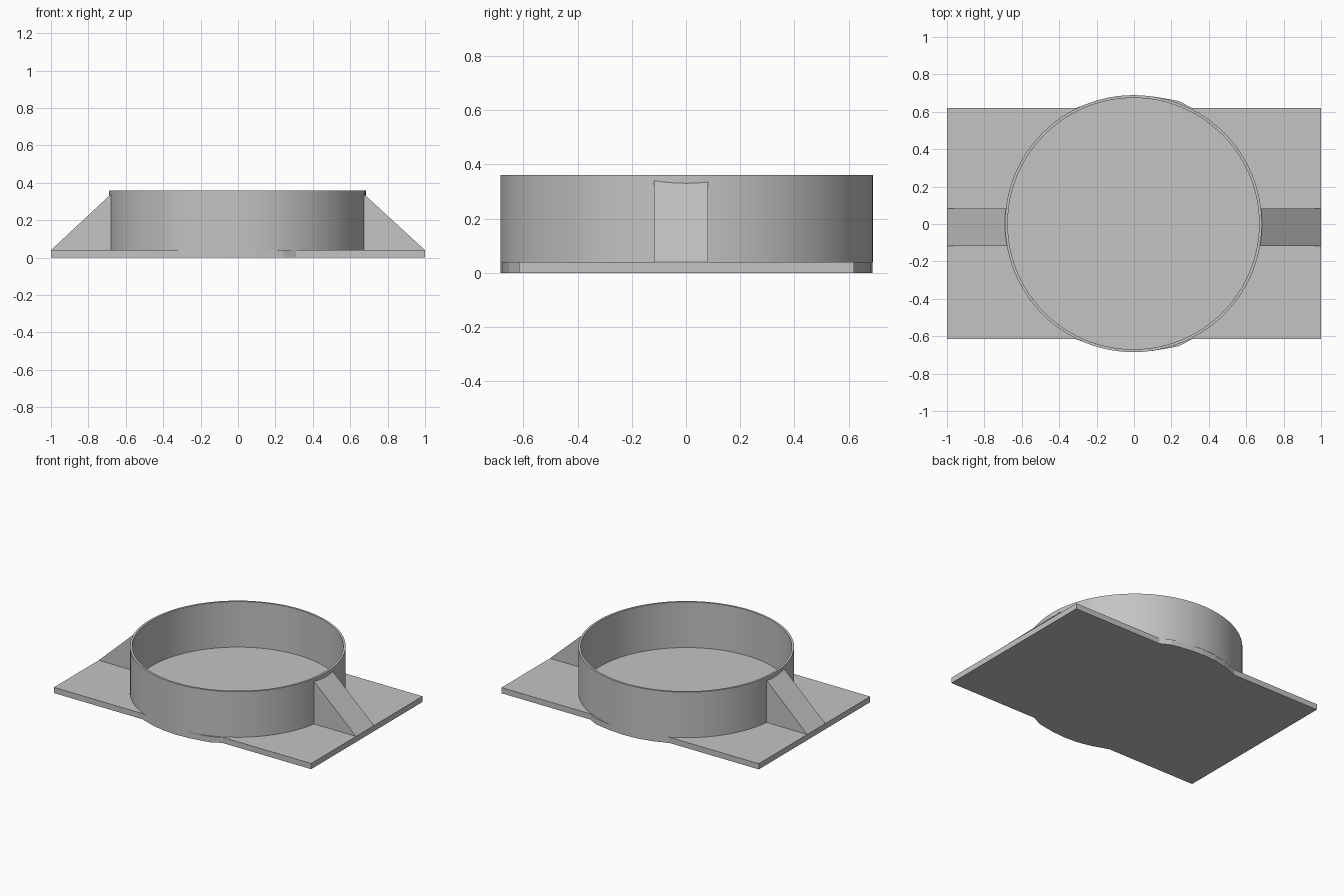
import bpy
import bmesh
from math import radians
from mathutils import Matrix

if "Cube" in bpy.data.objects:
    bpy.data.objects.remove(bpy.data.objects["Cube"], do_unlink=True)

PLATE_TOP = 0.04
RING_TOP = 0.36
OUTER, INNER = 0.687, 0.672
CENTRE = (-0.003, 0.002)

grey = bpy.data.materials.new("plain grey")
grey.use_nodes = True
colour = (0.55, 0.55, 0.55, 1)
grey.diffuse_color = colour
grey.node_tree.nodes["Principled BSDF"].inputs["Base Color"].default_value = colour


def make_object(name, bm):
    bmesh.ops.recalc_face_normals(bm, faces=bm.faces)
    mesh = bpy.data.meshes.new(name)
    bm.to_mesh(mesh)
    bm.free()
    mesh.materials.append(grey)
    obj = bpy.data.objects.new(name, mesh)
    bpy.context.collection.objects.link(obj)
    return obj


def prism(name, outline, offset):
    """Extrude a closed outline of 3D points along an offset."""
    bm = bmesh.new()
    face = bm.faces.new([bm.verts.new(p) for p in outline])
    moved = bmesh.ops.extrude_face_region(bm, geom=[face], use_keep_orig=True)["geom"]
    verts = [g for g in moved if isinstance(g, bmesh.types.BMVert)]
    bmesh.ops.translate(bm, verts=verts, vec=offset)
    return make_object(name, bm)


# Base plate, bulging at front and back to carry the ring
bulge = [(-0.31, 0.62), (-0.2, 0.66), (-0.1, 0.682), (0, 0.688), (0.1, 0.682),
         (0.19, 0.667), (0.24, 0.657), (0.31, 0.62)]
back = [(-1, 0.62)] + bulge + [(1, 0.62)]
front = [(x, 0.004 - y) for x, y in reversed(back)]
prism("base_plate", [(x, y, 0) for x, y in back + front], (0, 0, PLATE_TOP))

# Thin round wall, open at the top
bm = bmesh.new()
loops = []
for radius, z in ((OUTER, PLATE_TOP), (OUTER, RING_TOP), (INNER, RING_TOP), (INNER, PLATE_TOP)):
    place = Matrix.Translation((*CENTRE, z))
    loops.append(bmesh.ops.create_circle(bm, segments=96, radius=radius, matrix=place)["verts"])
for a, b in zip(loops, loops[1:] + loops[:1]):
    for i in range(len(a)):
        j = (i + 1) % len(a)
        bm.faces.new((a[i], a[j], b[j], b[i]))
ring = make_object("ring_wall", bm)
bpy.context.view_layer.objects.active = ring
ring.select_set(True)
bpy.ops.object.shade_smooth_by_angle(angle=radians(30))

# Sloping wedge braces on both sides of the ring
for side, name in ((1, "left_brace"), (-1, "right_brace")):
    foot = 0.674 * side + CENTRE[0]
    profile = [(side, PLATE_TOP), (foot, PLATE_TOP), (foot, 0.342)]
    prism(name, [(x, -0.118, z) for x, z in profile], (0, 0.2, 0))
